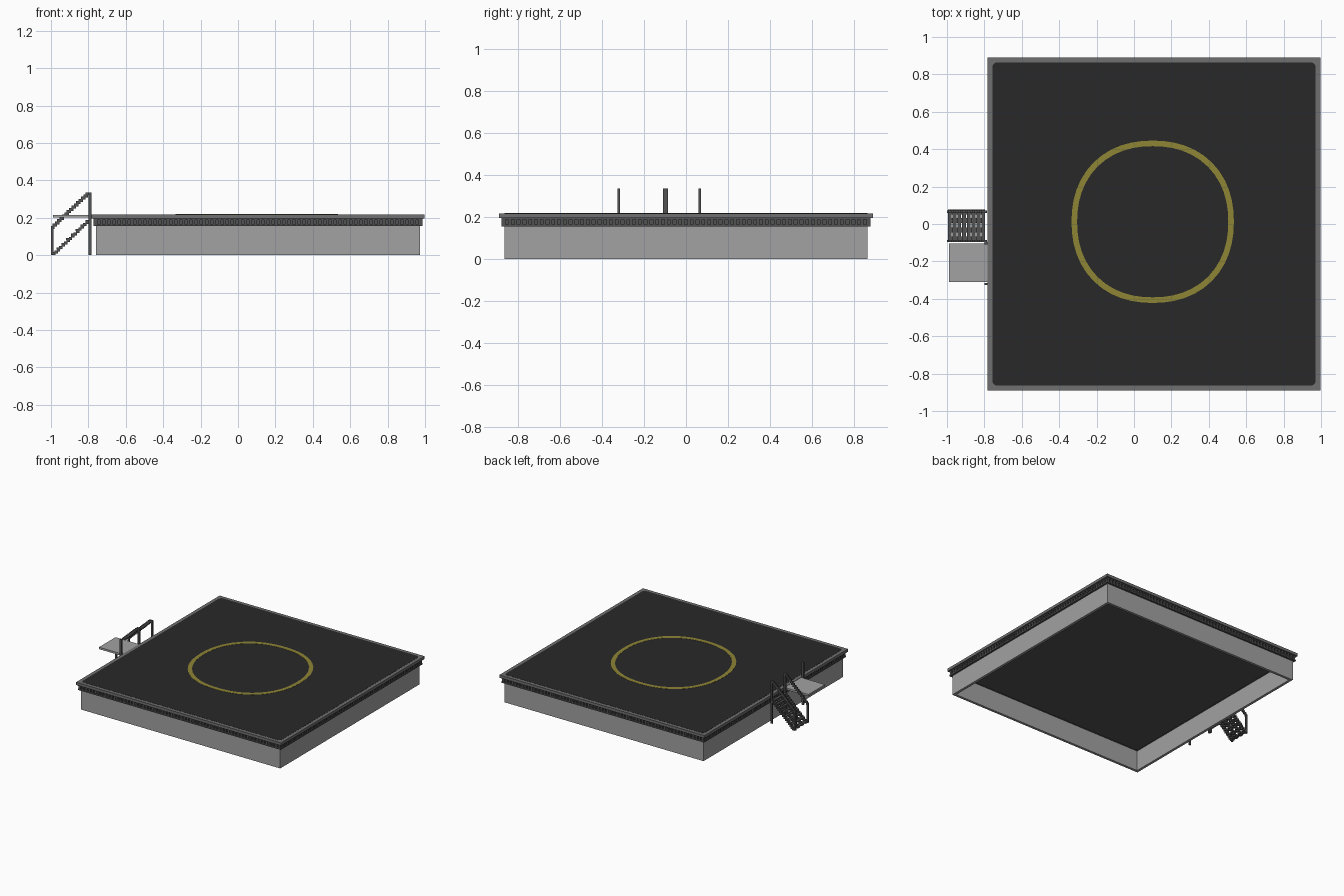
import bpy, bmesh, math

cube = bpy.data.objects.get("Cube")
if cube:
    bpy.data.objects.remove(cube, do_unlink=True)


def material(name, r, g, b):
    m = bpy.data.materials.new(name)
    m.use_nodes = True
    m.diffuse_color = (r, g, b, 1)
    m.node_tree.nodes["Principled BSDF"].inputs["Base Color"].default_value = (r, g, b, 1)
    return m


CONCRETE = material("light concrete", 0.36, 0.36, 0.36)
EDGE = material("edge grey", 0.16, 0.16, 0.16)
STEEL = material("dark steel", 0.085, 0.085, 0.085)
ASPHALT = material("asphalt", 0.022, 0.022, 0.022)
YELLOW = material("yellow paint", 0.27, 0.235, 0.035)

CX = 0.107          # centre of the platform along x
HALF = 0.89         # half width of the deck


def finish(name, bm, mat):
    bmesh.ops.recalc_face_normals(bm, faces=bm.faces)
    mesh = bpy.data.meshes.new(name)
    bm.to_mesh(mesh)
    bm.free()
    mesh.materials.append(mat)
    obj = bpy.data.objects.new(name, mesh)
    bpy.context.collection.objects.link(obj)
    return obj


def add_box(bm, x0, x1, y0, y1, z0, z1):
    made = bmesh.ops.create_cube(bm, size=1)["verts"]
    for v in made:
        v.co.x = x1 if v.co.x > 0 else x0
        v.co.y = y1 if v.co.y > 0 else y0
        v.co.z = z1 if v.co.z > 0 else z0


def box(name, mat, *bounds):
    bm = bmesh.new()
    add_box(bm, *bounds)
    return finish(name, bm, mat)


def hollow_prism(name, mat, outer, inner, z0, z1):
    """Upright band between two matching outlines."""
    bm = bmesh.new()
    loops = [[bm.verts.new((x, y, z)) for x, y in pts]
             for pts, z in ((outer, z0), (outer, z1), (inner, z1), (inner, z0))]
    n = len(outer)
    for k in range(4):
        a, b = loops[k], loops[(k + 1) % 4]
        for i in range(n):
            j = (i + 1) % n
            bm.faces.new((a[i], a[j], b[j], b[i]))
    return finish(name, bm, mat)


def square(h):
    return [(CX - h, -h), (CX + h, -h), (CX + h, h), (CX - h, h)]


def round_loop(radius, count=48):
    """Slightly squared circle."""
    pts = []
    for i in range(count):
        a = 2 * math.pi * i / count
        c, s = math.cos(a), math.sin(a)
        r = radius / (abs(c) ** 2.2 + abs(s) ** 2.2) ** (1 / 2.2)
        pts.append((0.1 + r * c, 0.012 + r * s))
    return pts


# Base walls, open underneath, and the ceiling inside
hollow_prism("base_wall", CONCRETE, square(0.865), square(0.845), 0, 0.165)
box("ceiling", STEEL, CX - 0.85, CX + 0.85, -0.85, 0.85, 0.163, 0.197)

# Lattice band below the deck: recessed core, two strips, a row of studs
hollow_prism("band_core", STEEL, square(0.868), square(0.84), 0.16, 0.197)
hollow_prism("band_lower_strip", STEEL, square(0.88), square(0.86), 0.155, 0.165)
hollow_prism("band_upper_strip", STEEL, square(0.88), square(0.86), 0.188, 0.197)
bm = bmesh.new()
COUNT = 64
for i in range(COUNT):
    t = -0.866 + 1.732 * i / (COUNT - 1)
    for side in (-0.871, 0.871):
        add_box(bm, CX + t - 0.007, CX + t + 0.007, side - 0.008, side + 0.008, 0.165, 0.188)
        add_box(bm, CX + side - 0.008, CX + side + 0.008, t - 0.007, t + 0.007, 0.165, 0.188)
finish("band_studs", bm, STEEL)

# Deck slab with its asphalt top
box("deck_slab", EDGE, CX - HALF, CX + HALF, -HALF, HALF, 0.195, 0.217)
bm = bmesh.new()
corners = [bm.verts.new((x, y, 0.217)) for x, y in square(0.864)]
bm.faces.new(corners)
bmesh.ops.bevel(bm, geom=corners, offset=0.025, segments=4, profile=0.5, affect='VERTICES')
top = bmesh.ops.extrude_face_region(bm, geom=bm.faces[:])["geom"]
bmesh.ops.translate(bm, vec=(0, 0, 0.001),
                    verts=[g for g in top if isinstance(g, bmesh.types.BMVert)])
finish("deck_surface", bm, ASPHALT)

# Painted landing circle
hollow_prism("landing_circle", YELLOW, round_loop(0.434), round_loop(0.404), 0.2175, 0.2192)

# Side landing and its posts
box("side_landing", CONCRETE, -0.99, -0.775, -0.31, -0.105, 0.2, 0.215)
for name, y in (("landing_front_post", -0.321), ("landing_back_post", -0.103)):
    box(name, STEEL, -0.798, -0.784, y - 0.006, y + 0.006, 0, 0.335)

# Stair treads, climbing towards the deck
STEPS = 8
bm = bmesh.new()
for i in range(STEPS):
    x = -0.985 + 0.0255 * i
    z = 0.012 + 0.0245 * i
    add_box(bm, x - 0.01, x + 0.01, -0.088, 0.07, z - 0.005, z + 0.005)
finish("stair_treads", bm, STEEL)

# Stepped stringers under the treads
bm = bmesh.new()
for y in (-0.08, -0.032, 0.018, 0.064):
    for i in range(2 * STEPS - 1):
        x = -0.985 + 0.01275 * i
        z = 0.006 + 0.01225 * i
        add_box(bm, x - 0.009, x + 0.009, y - 0.013, y + 0.013, max(0, z - 0.01), z + 0.006)
finish("stair_stringers", bm, STEEL)

# Stair railings: short lower post, tall upper post, stepped handrail
for name, y in (("front", -0.091), ("back", 0.065)):
    bm = bmesh.new()
    add_box(bm, -1.0, -0.987, y - 0.006, y + 0.006, 0, 0.155)
    add_box(bm, -0.798, -0.785, y - 0.006, y + 0.006, 0, 0.335)
    for i in range(16):
        x = -0.993 + 0.0127 * i
        z = 0.148 + 0.0121 * i
        add_box(bm, max(-1.0, x - 0.012), min(-0.785, x + 0.012),
                y - 0.006, y + 0.006, z - 0.008, min(0.335, z + 0.008))
    finish(name + "_stair_railing", bm, STEEL)
